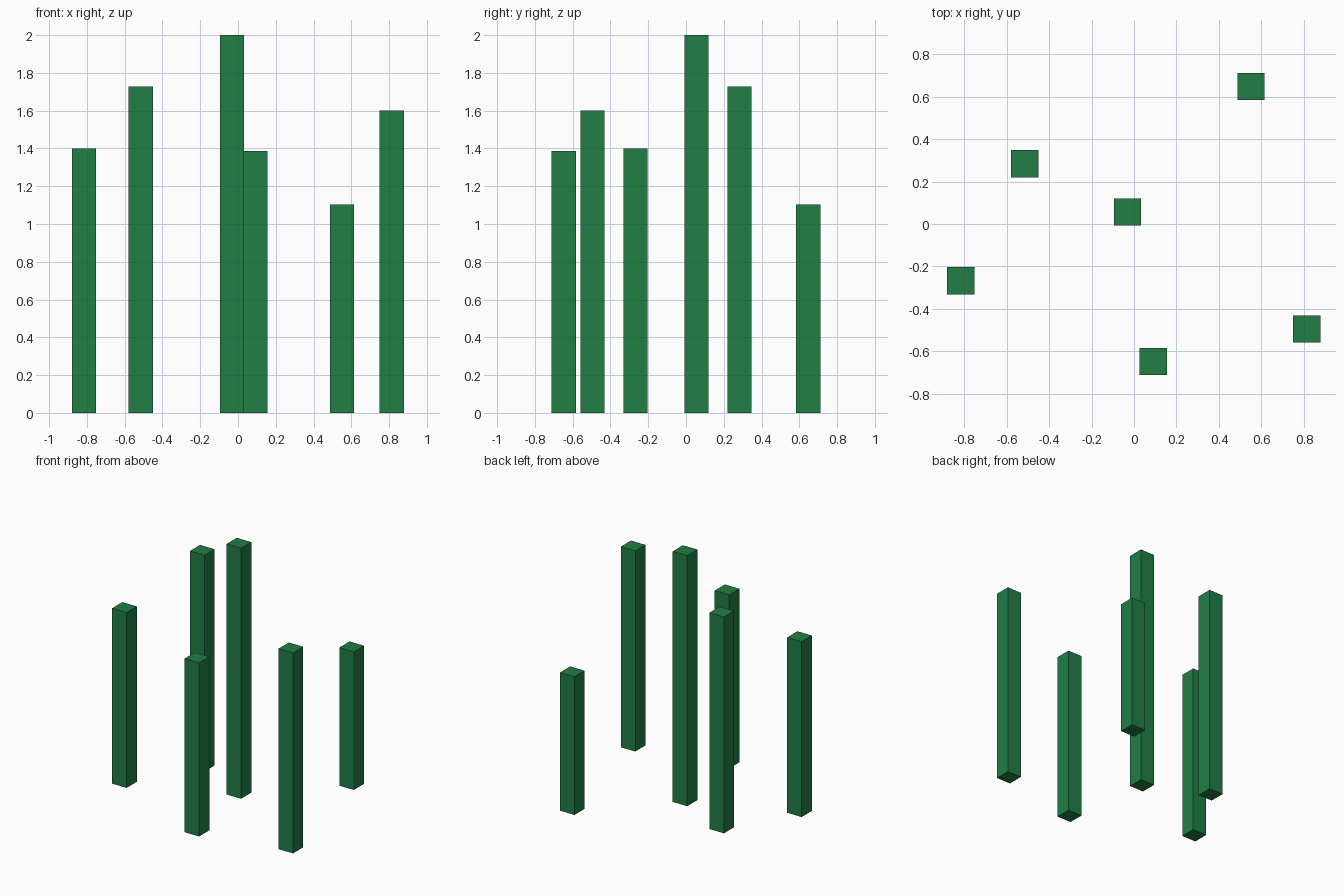
import bpy

if "Cube" in bpy.data.objects:
    bpy.data.objects.remove(bpy.data.objects["Cube"])

WIDTH = 0.128

green = bpy.data.materials.new("green")
green.diffuse_color = (0.015, 0.21, 0.06, 1)
green.use_nodes = True
green.node_tree.nodes["Principled BSDF"].inputs["Base Color"].default_value = green.diffuse_color


def post(name, x, y, height):
    """Square upright post standing on the ground."""
    bpy.ops.mesh.primitive_cube_add(size=1, location=(x, y, height / 2))
    ob = bpy.context.object
    ob.name = name
    ob.scale = (WIDTH, WIDTH, height)
    bpy.ops.object.transform_apply(location=False, rotation=False, scale=True)
    ob.data.materials.append(green)


# Scattered posts: x, y, height
posts = [
    (-0.816, -0.267, 1.40),
    (-0.515, 0.284, 1.727),
    (-0.031, 0.056, 2.00),
    (0.091, -0.647, 1.386),
    (0.551, 0.647, 1.103),
    (0.814, -0.495, 1.601),
]
for i, (x, y, h) in enumerate(posts, 1):
    post(f"post_{i}", x, y, h)
